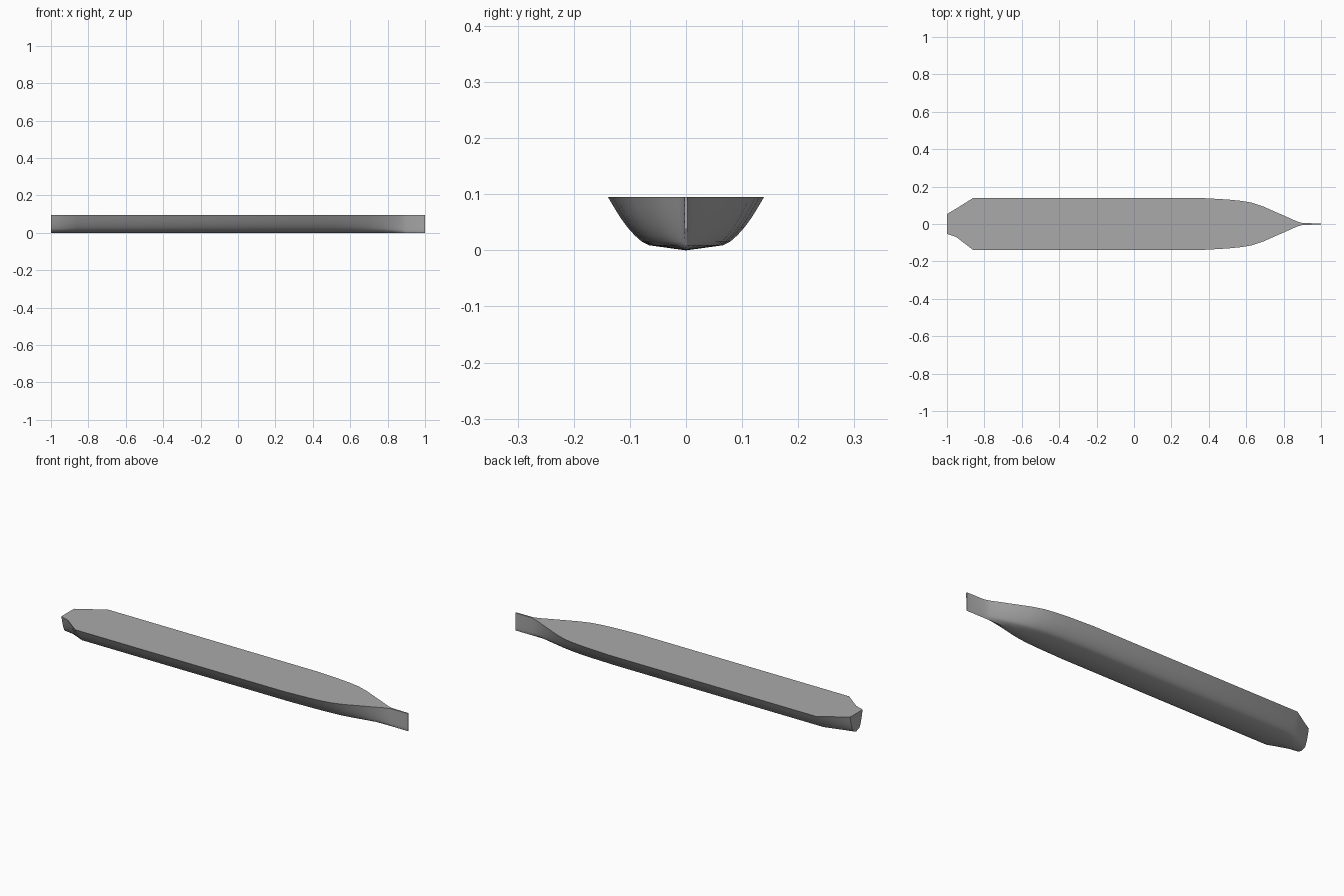
import bpy
import bmesh
import math

cube = bpy.data.objects.get("Cube")
if cube:
    bpy.data.objects.remove(cube, do_unlink=True)

grey = bpy.data.materials.new("light grey")
grey.use_nodes = True
colour = (0.4, 0.4, 0.4, 1)
grey.diffuse_color = colour
grey.node_tree.nodes["Principled BSDF"].inputs["Base Color"].default_value = colour

# Half cross-section from keel to deck edge: share of the half width, height
SECTION = [(0, 0), (0.47, 0.009), (0.57, 0.016), (0.66, 0.027), (0.75, 0.041),
           (0.84, 0.058), (0.92, 0.076), (1, 0.095)]

# Stations from stern to bow: x, half width on the left and right edges
STATIONS = [(-1, 0.053, 0.053), (-0.95, 0.083, 0.07), (-0.86, 0.139, 0.139),
            (0.36, 0.139, 0.139), (0.5, 0.131, 0.131), (0.57, 0.124, 0.124),
            (0.63, 0.114, 0.114), (0.69, 0.094, 0.094), (0.76, 0.063, 0.063),
            (0.82, 0.037, 0.037), (0.87, 0.014, 0.014), (0.9, 0.005, 0.005),
            (1, 0.003, 0.003)]

bm = bmesh.new()
rings = []
for x, left, right in STATIONS:
    ring = [bm.verts.new((x, -w * right, z)) for w, z in reversed(SECTION)]
    ring += [bm.verts.new((x, w * left, z)) for w, z in SECTION[1:]]
    rings.append(ring)

# Hull sides and flat deck
for a, b in zip(rings, rings[1:]):
    for i in range(len(a) - 1):
        bm.faces.new((a[i], a[i + 1], b[i + 1], b[i]))
    bm.faces.new((a[-1], a[0], b[0], b[-1]))

# Transom and stem end
bm.faces.new(rings[0])
bm.faces.new(rings[-1])
bmesh.ops.recalc_face_normals(bm, faces=bm.faces)

mesh = bpy.data.meshes.new("hull")
bm.to_mesh(mesh)
bm.free()
mesh.materials.append(grey)
hull = bpy.data.objects.new("hull", mesh)
bpy.context.collection.objects.link(hull)
bpy.context.view_layer.objects.active = hull
hull.select_set(True)
bpy.ops.object.shade_smooth_by_angle(angle=math.radians(40))
